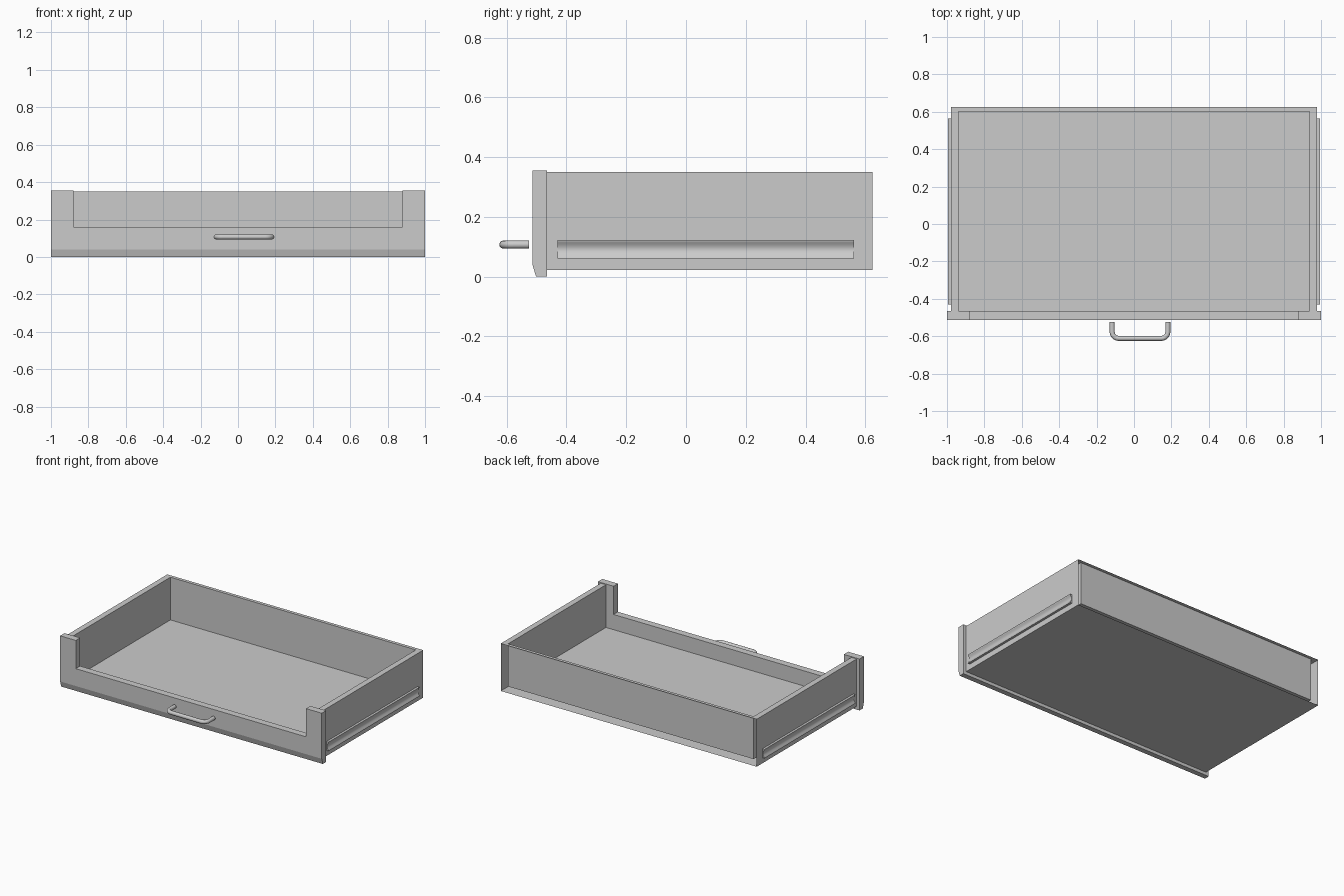
import bpy
import bmesh
import math

old = bpy.data.objects.get("Cube")
if old:
    bpy.data.objects.remove(old, do_unlink=True)

# One plain grey for the whole drawer
grey = bpy.data.materials.new("light_grey")
grey.use_nodes = True
colour = (0.6, 0.6, 0.6, 1)
grey.diffuse_color = colour
grey.node_tree.nodes["Principled BSDF"].inputs["Base Color"].default_value = colour


def finish(name, bm, smooth=False):
    bmesh.ops.remove_doubles(bm, verts=bm.verts, dist=0.0001)
    bmesh.ops.recalc_face_normals(bm, faces=bm.faces)
    mesh = bpy.data.meshes.new(name)
    bm.to_mesh(mesh)
    bm.free()
    mesh.materials.append(grey)
    obj = bpy.data.objects.new(name, mesh)
    bpy.context.collection.objects.link(obj)
    if smooth:
        bpy.ops.object.select_all(action="DESELECT")
        bpy.context.view_layer.objects.active = obj
        obj.select_set(True)
        bpy.ops.object.shade_smooth_by_angle(angle=math.radians(35))
    return obj


def add_face(bm, points):
    return bm.faces.new([bm.verts.new(p) for p in points])


def add_prism(bm, points, offset):
    """Extrude a flat outline into a closed solid."""
    face = add_face(bm, points)
    made = bmesh.ops.extrude_face_region(bm, geom=[face], use_keep_orig=True)
    verts = [g for g in made["geom"] if isinstance(g, bmesh.types.BMVert)]
    bmesh.ops.translate(bm, verts=verts, vec=offset)


# Drawer box: thin outer and inner skins joined by the rim, hollow at the back
FRONT, BACK, INNER_BACK = -0.466, 0.625, 0.602
OUT, INN = 0.978, 0.938
BASE, FLOOR, TOP = 0.022, 0.055, 0.35
bm = bmesh.new()
for half, back, low in ((OUT, BACK, BASE), (INN, INNER_BACK, FLOOR)):
    add_face(bm, [(-half, FRONT, low), (half, FRONT, low),
                  (half, back, low), (-half, back, low)])
    for x in (-half, half):
        add_face(bm, [(x, FRONT, low), (x, back, low), (x, back, TOP), (x, FRONT, TOP)])
add_face(bm, [(-INN, INNER_BACK, FLOOR), (INN, INNER_BACK, FLOOR),
              (INN, INNER_BACK, TOP), (-INN, INNER_BACK, TOP)])
for s in (-1, 1):
    add_face(bm, [(s * OUT, FRONT, TOP), (s * INN, FRONT, TOP),
                  (s * INN, INNER_BACK, TOP), (s * OUT, BACK, TOP)])
add_face(bm, [(-OUT, BACK, TOP), (OUT, BACK, TOP),
              (INN, INNER_BACK, TOP), (-INN, INNER_BACK, TOP)])
finish("drawer_box", bm)

# Front panel: low rail with a bevelled lower edge, and a raised post at each end
PANEL, NOTCH, RAIL, PANEL_TOP = -0.514, 0.88, 0.16, 0.355
bm = bmesh.new()
rail = [(FRONT, 0), (-0.502, 0), (PANEL, 0.04), (PANEL, RAIL), (FRONT, RAIL)]
add_prism(bm, [(-1, y, z) for y, z in rail], (2, 0, 0))
finish("front_rail", bm)
for name, start in (("right_post", -1), ("left_post", NOTCH)):
    bm = bmesh.new()
    post = [(FRONT, RAIL), (PANEL, RAIL), (PANEL, PANEL_TOP), (FRONT, PANEL_TOP)]
    add_prism(bm, [(start, y, z) for y, z in post], (1 - NOTCH, 0, 0))
    finish(name, bm)

# Slide runners: shallow channels with a hollow outer face
LOW, HIGH, LIP, DEPTH = 0.06, 0.122, 0.994, 0.012
STEPS = 10
for name, s in (("left_runner", 1), ("right_runner", -1)):
    outline = [(OUT, LOW), (LIP, LOW)]
    for i in range(STEPS + 1):
        t = i / STEPS
        z = LOW + 0.003 + t * (HIGH - LOW - 0.006)
        outline.append((LIP - DEPTH * math.sin(math.pi * t), z))
    outline += [(LIP, HIGH), (OUT, HIGH)]
    bm = bmesh.new()
    add_prism(bm, [(s * x, -0.43, z) for x, z in outline], (0, 0.993, 0))
    finish(name, bm, smooth=True)

# Pull handle: round bar bent at two corners, swept ring by ring
RADIUS, BEND, SIDES = 0.0135, 0.035, 12
X0, X1, Y0, Y1, Z = -0.117, 0.181, -0.525, -0.6115, 0.107
path = [(X0, Y0, 0)]
for cx, first in ((X0 + BEND, 0), (X1 - BEND, 90)):
    for i in range(7):
        turn = math.radians(first + i * 15)
        path.append((cx - BEND * math.cos(turn),
                     Y1 + BEND - BEND * math.sin(turn), turn))
path.append((X1, Y0, math.pi))
bm = bmesh.new()
rings = []
for x, y, turn in path:
    ring = []
    for k in range(SIDES):
        a = math.tau * k / SIDES
        r = RADIUS * math.cos(a)
        ring.append(bm.verts.new((x - r * math.cos(turn), y - r * math.sin(turn),
                                  Z + RADIUS * math.sin(a))))
    rings.append(ring)
for a, b in zip(rings, rings[1:]):
    for k in range(SIDES):
        n = (k + 1) % SIDES
        bm.faces.new((a[k], a[n], b[n], b[k]))
bm.faces.new(rings[0])
bm.faces.new(rings[-1])
finish("pull_handle", bm, smooth=True)
